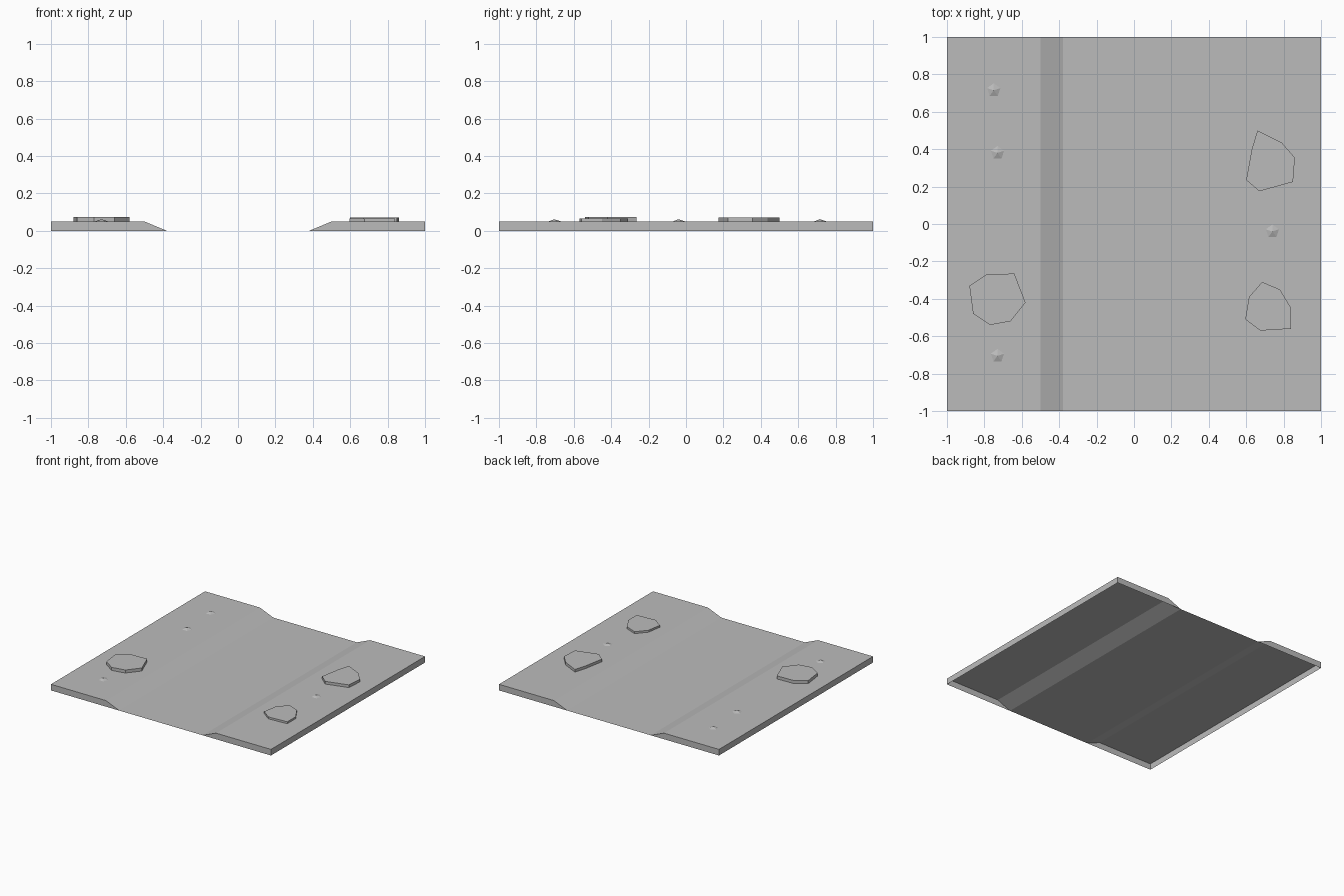
import bpy, bmesh
from math import pi, sin, cos

if "Cube" in bpy.data.objects:
    bpy.data.objects.remove(bpy.data.objects["Cube"])

stone = bpy.data.materials.new("stone_grey")
stone.use_nodes = True
GREY = (0.5, 0.5, 0.5, 1)
stone.diffuse_color = GREY
stone.node_tree.nodes["Principled BSDF"].inputs["Base Color"].default_value = GREY

BANK = 0.05  # height of the raised banks


def finish(name, bm):
    mesh = bpy.data.meshes.new(name)
    bm.to_mesh(mesh)
    bm.free()
    mesh.materials.append(stone)
    obj = bpy.data.objects.new(name, mesh)
    bpy.context.collection.objects.link(obj)
    return obj


# Ground sheet: bank, slope and channel profile swept front to back, open below
def ground_tile():
    bm = bmesh.new()
    half = [(1, 0), (1, BANK), (0.5, BANK), (0.38, 0)]
    profile = [(-x, z) for x, z in half] + half[::-1]
    rows = [[bm.verts.new((x, y, z)) for x, z in profile] for y in (-1, 1)]
    front, back = rows
    for i in range(len(profile) - 1):
        bm.faces.new((front[i], front[i + 1], back[i + 1], back[i]))
    # End walls of both banks
    for row in rows:
        bm.faces.new(row[:4])
        bm.faces.new(row[4:])
    bmesh.ops.recalc_face_normals(bm, faces=bm.faces)
    # The sheet must face upward
    bm.normal_update()
    channel = min(bm.faces, key=lambda f: f.calc_center_median().z)
    if channel.normal.z < 0:
        bmesh.ops.reverse_faces(bm, faces=bm.faces)
    return finish("ground_tile", bm)


# Flat slab with an irregular outline, open below, given clockwise from above
def flat_rock(name, outline, top):
    bm = bmesh.new()
    low, high = [[bm.verts.new((x, y, z)) for x, y in reversed(outline)]
                 for z in (BANK, top)]
    bm.faces.new(high)
    for i in range(len(low)):
        j = (i + 1) % len(low)
        bm.faces.new((low[i], low[j], high[j], high[i]))
    return finish(name, bm)


# Small five-sided pointed pebble
def pebble(name, x, y):
    bm = bmesh.new()
    tip = bm.verts.new((x, y, BANK + 0.012))
    ring = [bm.verts.new((x + 0.037 * cos(pi / 2 + k * 2 * pi / 5),
                          y + 0.037 * sin(pi / 2 + k * 2 * pi / 5), BANK))
            for k in range(5)]
    for k in range(5):
        bm.faces.new((ring[k], ring[(k + 1) % 5], tip))
    return finish(name, bm)


ground_tile()

flat_rock("flat_rock_right", [(-0.88, -0.33), (-0.79, -0.27), (-0.64, -0.265),
          (-0.58, -0.42), (-0.66, -0.52), (-0.77, -0.54), (-0.86, -0.48)], 0.075)
flat_rock("flat_rock_left_back", [(0.66, 0.5), (0.79, 0.435), (0.86, 0.355),
          (0.85, 0.225), (0.67, 0.175), (0.6, 0.235), (0.63, 0.4)], 0.072)
flat_rock("flat_rock_left_front", [(0.685, -0.31), (0.78, -0.35), (0.84, -0.45),
          (0.84, -0.56), (0.675, -0.57), (0.595, -0.51), (0.615, -0.39)], 0.066)

for n, (x, y) in enumerate([(-0.75, 0.715), (-0.73, 0.38), (0.74, -0.04), (-0.73, -0.705)]):
    pebble(f"pebble_{n + 1}", x, y)
